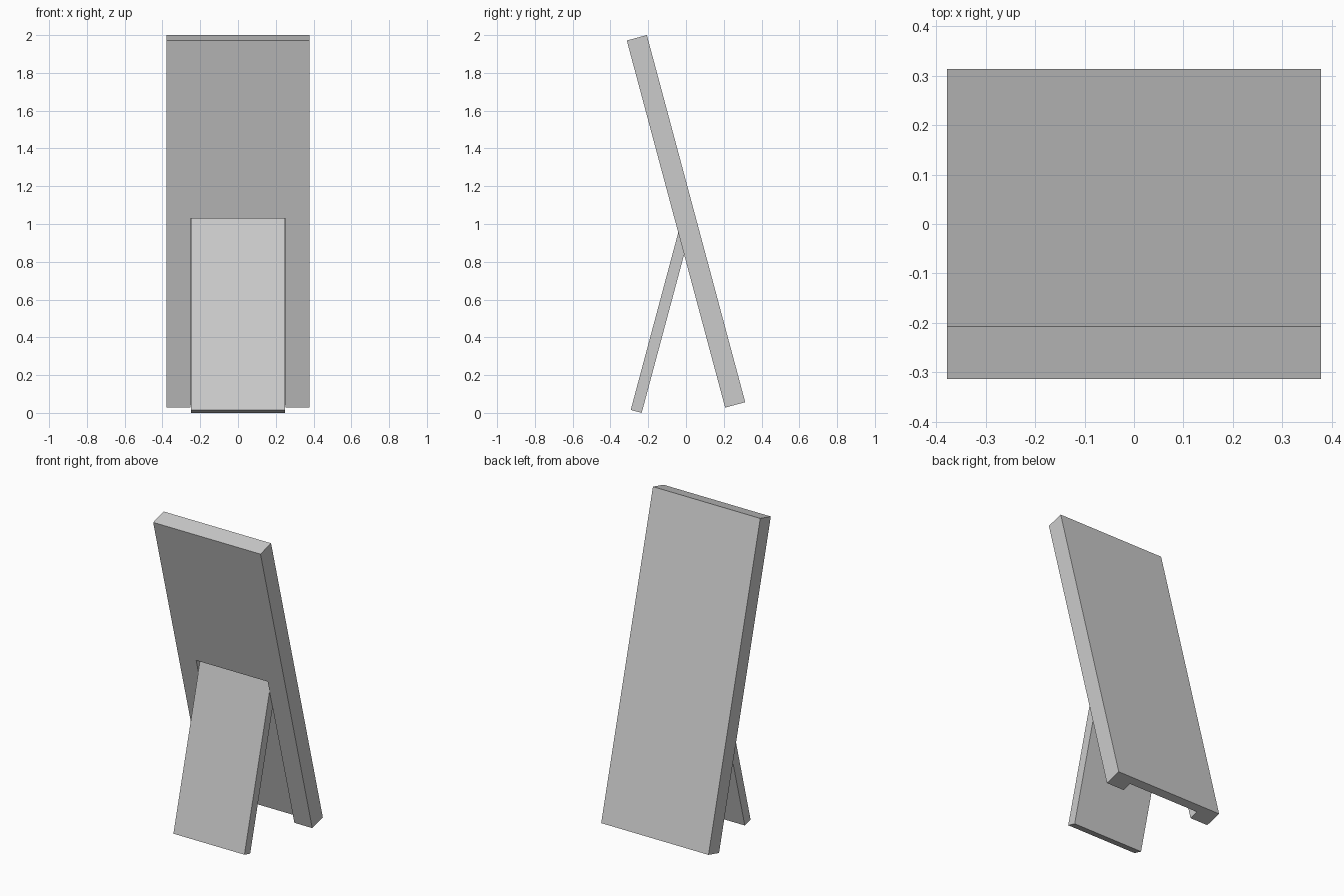
import bpy
from math import radians, sin, cos
from mathutils import Matrix, Vector

if "Cube" in bpy.data.objects:
    bpy.data.objects.remove(bpy.data.objects["Cube"])

TILT = radians(15)


def box(name, lo, hi, frame):
    """Box between local corners lo and hi, placed by the given frame."""
    lo, hi = Vector(lo), Vector(hi)
    bpy.ops.mesh.primitive_cube_add(size=1)
    ob = bpy.context.object
    ob.name = name
    size = Matrix.Diagonal((*(hi - lo), 1))
    ob.data.transform(Matrix.Translation((lo + hi) / 2) @ size)
    ob.matrix_world = frame
    return ob


# Leaning main panel
L, T = 2.012, 0.11
panel_z = 2 - (L / 2 * cos(TILT) + T / 2 * sin(TILT))
panel_frame = Matrix.Translation((0, 0, panel_z)) @ Matrix.Rotation(TILT, 4, 'X')
panel = box("panel", (-0.378, -T / 2, -L / 2), (0.378, T / 2, L / 2), panel_frame)

# Recess in the rear face, open at the bottom, where the leg folds away
cutter = box("recess_cutter", (-0.252, -0.2, -1.2), (0.252, 0.005, 0.031), panel_frame)
cutter.hide_render = True
mod = panel.modifiers.new("recess", 'BOOLEAN')
mod.operation = 'DIFFERENCE'
mod.solver = 'EXACT'
mod.object = cutter
bpy.context.view_layer.objects.active = panel
bpy.ops.object.modifier_apply(modifier=mod.name)
bpy.data.objects.remove(cutter)

# Support leg, its top end set into the recess
H, W = 1.06, 0.06
leg_z = H / 2 * cos(TILT) + W / 2 * sin(TILT)
leg_frame = Matrix.Translation((0, -0.1265, leg_z)) @ Matrix.Rotation(-TILT, 4, 'X')
box("support_leg", (-0.25, -W / 2, -H / 2), (0.25, W / 2, H / 2), leg_frame)
